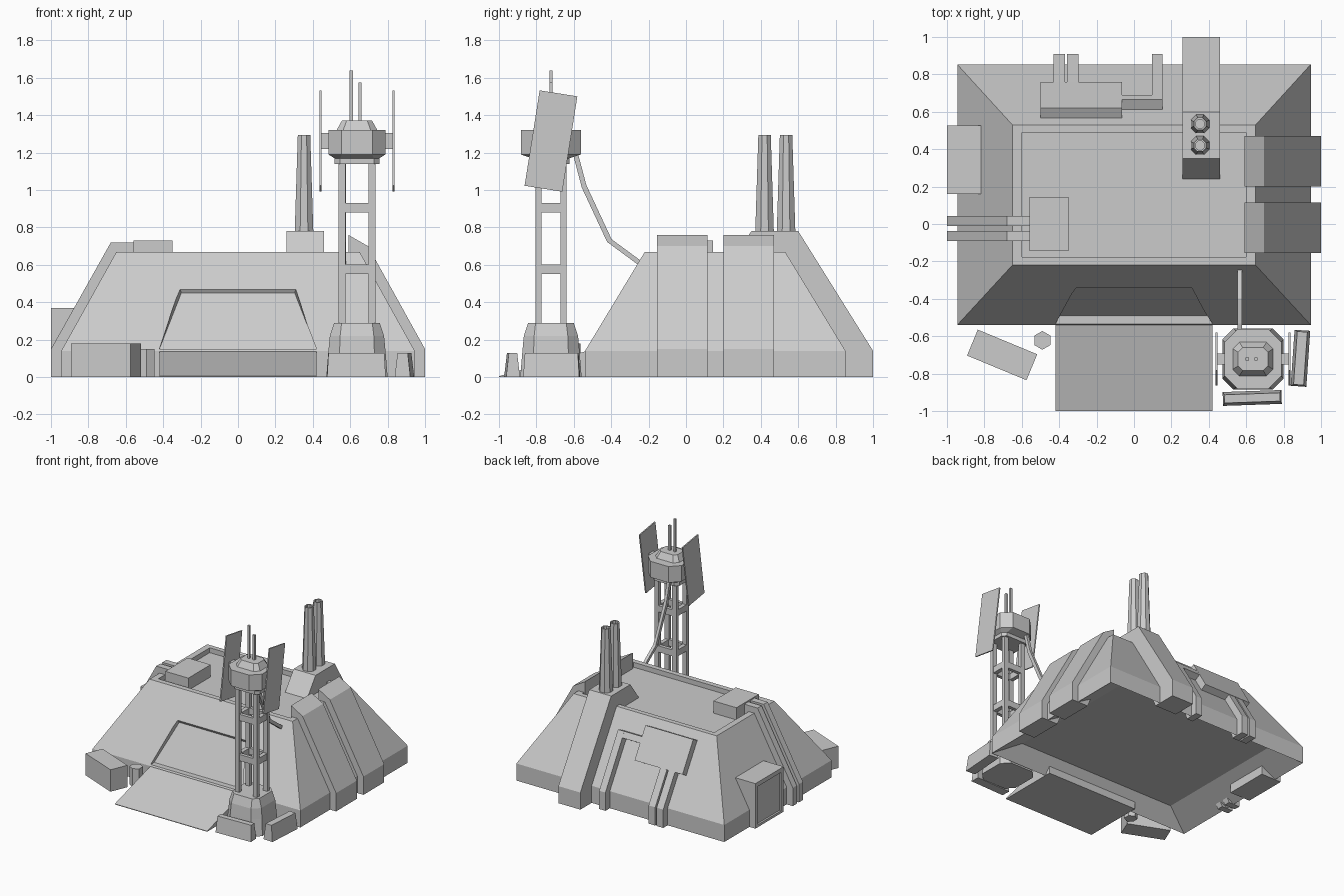
import bpy, bmesh
from math import radians, cos, sin, pi
from mathutils import Vector, Matrix

if "Cube" in bpy.data.objects:
    bpy.data.objects.remove(bpy.data.objects["Cube"])


def loft(name, rings, close=True):
    """Skin a list of equal-length vertex rings; cap both ends."""
    bm = bmesh.new()
    vs = [[bm.verts.new(p) for p in r] for r in rings]
    n = len(rings[0])
    for a, b in zip(vs, vs[1:]):
        for i in range(n):
            j = (i + 1) % n
            bm.faces.new((a[i], a[j], b[j], b[i]))
    if close:
        bm.faces.new(vs[0][::-1])
        bm.faces.new(vs[-1])
    bmesh.ops.recalc_face_normals(bm, faces=bm.faces[:])
    me = bpy.data.meshes.new(name)
    bm.to_mesh(me)
    bm.free()
    ob = bpy.data.objects.new(name, me)
    bpy.context.collection.objects.link(ob)
    return ob


def rect(x0, x1, y0, y1, z):
    return [(x0, y0, z), (x1, y0, z), (x1, y1, z), (x0, y1, z)]


def box(name, x0, x1, y0, y1, z0, z1):
    return loft(name, [rect(x0, x1, y0, y1, z0), rect(x0, x1, y0, y1, z1)])


def prism_x(name, prof, x0, x1):
    return loft(name, [[(x, y, z) for y, z in prof] for x in (x0, x1)])


def prism_y(name, prof, y0, y1):
    return loft(name, [[(x, y, z) for x, z in prof] for y in (y0, y1)])


def ngon(cx, cy, r, z, n, off=0.0):
    return [(cx + r * cos(off + 2 * pi * i / n), cy + r * sin(off + 2 * pi * i / n), z)
            for i in range(n)]


def oct_ring(cx, cy, hx, hy, c, z):
    """Rectangle with cut corners."""
    return [(cx + x, cy + y, z) for x, y in (
        (-hx + c, -hy), (hx - c, -hy), (hx, -hy + c), (hx, hy - c),
        (hx - c, hy), (-hx + c, hy), (-hx, hy - c), (-hx, -hy + c))]


def turned(name, c, sx, sy, h, deg, tx=0.0, ty=0.0):
    """Block standing on the ground, turned about z, with optional taper."""
    ob = loft(name, [rect(-sx, sx, -sy, sy, 0), rect(-sx + tx, sx - tx, -sy + ty, sy - ty, h)])
    ob.data.transform(Matrix.Translation((c[0], c[1], 0)) @ Matrix.Rotation(radians(deg), 4, 'Z'))
    return ob


# Bunker hull: hollowed underside, plinth, sloped walls, sunken roof
hull = loft("bunker_hull", [
    rect(-.73, .73, -.44, .75, .12),
    rect(-.945, .945, -.54, .853, 0), rect(-.945, .945, -.54, .853, .14),
    rect(-.65, .65, -.22, .53, .67), rect(-.6, .6, -.177, .49, .67),
    rect(-.6, .6, -.177, .49, .63)])

# Recessed front door
cut = loft("door_cutter", [
    [(-.42, -.55, .15), (.42, -.55, .15), (.312, -.346, .478), (-.312, -.346, .478)],
    [(-.42, -.49, .15), (.42, -.49, .15), (.303, -.33, .45), (-.303, -.33, .45)]])
cut.hide_render = True
cut.hide_viewport = True
mod = hull.modifiers.new("door_recess", 'BOOLEAN')
mod.operation = 'DIFFERENCE'
mod.solver = 'EXACT'
mod.object = cut

# Ramp up to the door
prism_x("ramp", [(-1, 0), (-.49, 0), (-.49, .151), (-1, .005)], -.42, .42)

# Wide ribs on the right wall
for i, y in enumerate((-.155, .2)):
    prism_y(f"right_rib_{i}", [(.85, 0), (1, 0), (1, .15), (.695, .70), (.59, .76), (.59, .62)],
            y, y + .27)

# Narrow ducts on the left wall leading to the roof unit
for i, y in enumerate((-.09, -.01)):
    prism_y(f"left_duct_{i}", [(-.9, 0), (-1, 0), (-1, .15), (-.68, .72), (-.55, .72), (-.55, .64)],
            y, y + .052)
box("roof_unit", -.56, -.35, -.145, .145, .63, .73)

# Door housing on the left wall, with a sunken panel
loft("side_housing", [[(x, y, z) for y, z in ((.16 + i, j), (.527 - i, j), (.527 - i, .37 - i), (.16 + i, .37 - i))]
                      for x, i, j in ((-.815, 0, 0), (-1, 0, 0), (-1, .035, .02), (-.985, .035, .02))])

# Chimney rib on the back wall and two hollow stacks
prism_x("chimney_rib", [(.8, 0), (1, 0), (1, .14), (.6, .78), (.35, .78), (.24, .63), (.5, .6)], .26, .46)
for i, y in enumerate((.42, .535)):
    loft(f"chimney_{i}", [ngon(.353, y, r, z, 8, pi / 8) for r, z in
                          ((.054, .77), (.036, 1.295), (.026, 1.295), (.026, 1.22))])

# Back wall slab and ducts, laid on the wall slope
prism_x("back_slab", [(.55, .6), (.62, .635), (.76, .40), (.69, .36)], -.5, -.065)
down = [(.8, 0), (.91, 0), (.91, .15), (.73, .445), (.66, .42)]
for i, x in enumerate((-.43, -.357)):
    prism_x(f"back_duct_{i}", down, x, x + .06)
prism_x("back_duct_2", [(.8, 0), (.91, 0), (.91, .15), (.665, .56), (.61, .53)], .095, .152)
prism_x("back_duct_link", [(.60, .53), (.665, .56), (.69, .515), (.63, .48)], -.08, .152)

# Crate and barrel in front
turned("crate", (-.705, -.70), .172, .075, .18, -22.5)
loft("barrel", [ngon(-.49, -.622, .05, z, 6, pi / 6) for z in (0, .15)])

# Barriers around the tower
turned("front_barrier", (.632, -.93), .157, .037, .13, 2, .008, .015)
turned("right_barrier", (.89, -.718), .042, .15, .13, -4, .015, .008)

# Tower base
TX, TY = .636, -.722
loft("tower_base", [oct_ring(TX, TY, a, a, c, z) for a, c, z in (
    (.164, .06, 0), (.153, .06, .135), (.145, .055, .22), (.122, .04, .29))])

# Tower posts and cross beams
for sx in (-1, 1):
    for sy in (-1, 1):
        x, y = TX + sx * .081, TY + sy * .067
        box(f"tower_post_{sx}_{sy}", x - .019, x + .019, y - .016, y + .016, .28, 1.16)
for i, z in enumerate((.55, .88)):
    for s in (-1, 1):
        y, x = TY + s * .067, TX + s * .081
        box(f"tower_beam_x_{i}_{s}", TX - .08, TX + .08, y - .014, y + .014, z, z + .052)
        box(f"tower_beam_y_{i}_{s}", x - .017, x + .017, TY - .066, TY + .066, z, z + .052)

# Tower head
loft("tower_head", [oct_ring(TX, TY, a, b, c, z) for a, b, c, z in (
    (.12, .10, .03, 1.14), (.12, .10, .03, 1.17), (.152, .16, .07, 1.19), (.152, .16, .07, 1.322),
    (.108, .09, .035, 1.322), (.08, .062, .025, 1.372))])
for i, (x, z) in enumerate(((.606, 1.64), (.652, 1.575))):
    box(f"antenna_{i}", x - .009, x + .009, TY - .009, TY + .009, 1.36, z)

# Tilted panels on both sides of the head
for s in (-1, 1):
    x = TX + s * .195
    panel = box(f"side_panel_{s}", -.005, .005, -.102, .102, -.258, .258)
    panel.data.transform(Matrix.Translation((x, TY, 1.262)) @ Matrix.Rotation(radians(-9), 4, 'X'))
    a, b = sorted((TX + s * .14, x))
    box(f"panel_arm_{s}", a, b, TY - .03, TY + .03, 1.22, 1.305)

# Cable from the head to the roof edge
path = [(-.59, 1.19), (-.545, 1.02), (-.41, .73), (-.24, .605)]
loft("cable", [[(.565 + dx, y + dy, z + dy * .6) for dx, dy in
                ((-.012, -.012), (.012, -.012), (.012, .012), (-.012, .012))] for y, z in path])
